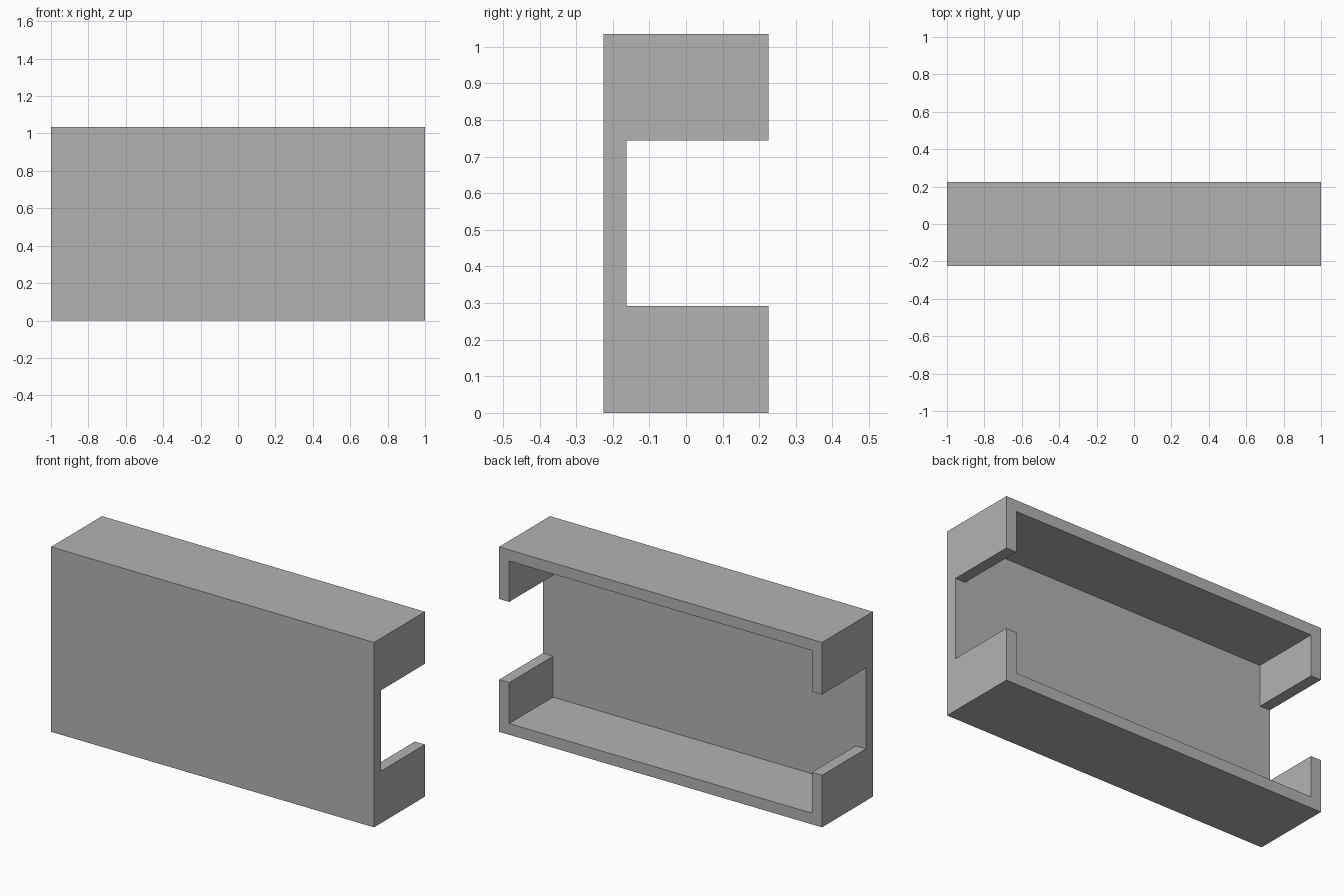
import bpy
import bmesh

W, D, H = 2.0, 0.45, 1.035      # overall size
T = 0.0625                      # wall thickness
SLOT = 0.226                    # half height of the end openings

default = bpy.data.objects.get("Cube")
if default:
    bpy.data.objects.remove(default, do_unlink=True)

grey = bpy.data.materials.new("plain grey")
grey.use_nodes = True
colour = (0.45, 0.45, 0.45, 1)
grey.diffuse_color = colour
grey.node_tree.nodes["Principled BSDF"].inputs["Base Color"].default_value = colour


def prism(name, outline, y0, y1):
    """Extrude an x-z outline from y0 to y1."""
    bm = bmesh.new()
    face = bm.faces.new([bm.verts.new((x, y0, z)) for x, z in outline])
    side = bmesh.ops.extrude_face_region(bm, geom=[face])["geom"]
    moved = [v for v in side if isinstance(v, bmesh.types.BMVert)]
    bmesh.ops.translate(bm, verts=moved, vec=(0, y1 - y0, 0))
    bmesh.ops.recalc_face_normals(bm, faces=bm.faces)
    mesh = bpy.data.meshes.new(name)
    bm.to_mesh(mesh)
    bm.free()
    mesh.materials.append(grey)
    obj = bpy.data.objects.new(name, mesh)
    bpy.context.collection.objects.link(obj)
    return obj


# Solid block
shell = prism("open_back_case", [(-W/2, 0), (W/2, 0), (W/2, H), (-W/2, H)], -D/2, D/2)

# Plus-shaped cutter: the cavity from the back, with openings through both ends
a, b, c = W/2 - T, W/2 + 0.1, H/2 - T
right = [(a, -c), (a, -SLOT), (b, -SLOT), (b, SLOT), (a, SLOT), (a, c)]
outline = right + [(-x, -z) for x, z in right]
cutter = prism("cavity_cutter", [(x, z + H/2) for x, z in outline], -D/2 + T, D/2 + 0.1)
cutter.hide_render = True

# Cut the cavity, then drop the helper
cut = shell.modifiers.new("cavity", "BOOLEAN")
cut.operation = "DIFFERENCE"
cut.solver = "EXACT"
cut.object = cutter
bpy.context.view_layer.objects.active = shell
shell.select_set(True)
bpy.ops.object.modifier_apply(modifier=cut.name)
bpy.data.objects.remove(cutter, do_unlink=True)
